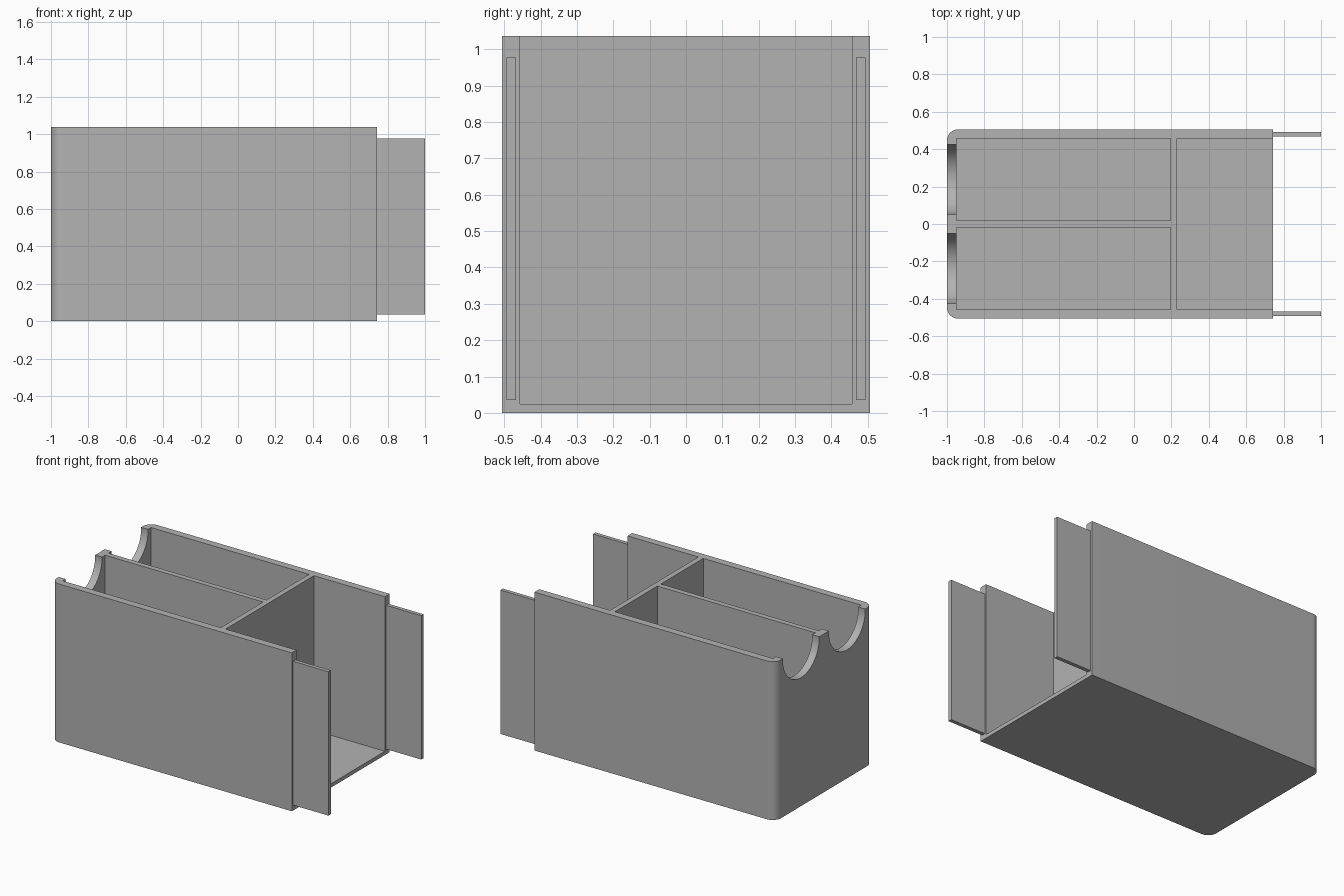
import bpy, bmesh
from math import radians

default = bpy.data.objects.get("Cube")
if default:
    bpy.data.objects.remove(default, do_unlink=True)

# Plain grey plastic
grey = bpy.data.materials.new("grey_plastic")
grey.use_nodes = True
colour = (0.45, 0.45, 0.45, 1)
grey.diffuse_color = colour
grey.node_tree.nodes["Principled BSDF"].inputs["Base Color"].default_value = colour

# Main sizes
LEFT, RIGHT = -1.0, 0.744
HALF, TOP = 0.506, 1.037
INNER, FLOOR, RIB = 0.457, 0.025, 0.0175


def finish(name, bm):
    bmesh.ops.recalc_face_normals(bm, faces=bm.faces)
    mesh = bpy.data.meshes.new(name)
    bm.to_mesh(mesh)
    bm.free()
    mesh.materials.append(grey)
    obj = bpy.data.objects.new(name, mesh)
    bpy.context.collection.objects.link(obj)
    return obj


def box(name, xs, ys, zs, round_left=0):
    """Box between limits, optionally rounding its upright edges at low x."""
    bm = bmesh.new()
    bmesh.ops.create_cube(bm, size=1)
    for v in bm.verts:
        v.co = [lim[0] if c < 0 else lim[1] for c, lim in zip(v.co, (xs, ys, zs))]
    if round_left:
        edges = [e for e in bm.edges
                 if all(abs(v.co.x - xs[0]) < 1e-5 for v in e.verts)
                 and abs(e.verts[0].co.z - e.verts[1].co.z) > 0.1]
        bmesh.ops.bevel(bm, geom=edges, offset=round_left, segments=12,
                        profile=0.5, affect='EDGES')
    return finish(name, bm)


def cylinder_x(name, x, y, z, radius, length):
    bpy.ops.mesh.primitive_cylinder_add(vertices=96, radius=radius, depth=length,
                                        location=(x, y, z),
                                        rotation=(0, radians(90), 0))
    obj = bpy.context.object
    obj.name = name
    obj.data.materials.append(grey)
    return obj


def cut(target, cutter):
    mod = target.modifiers.new("cut", 'BOOLEAN')
    mod.operation, mod.solver, mod.object = 'DIFFERENCE', 'EXACT', cutter
    cutter.hide_render = True
    bpy.context.view_layer.objects.active = target
    bpy.ops.object.modifier_apply(modifier=mod.name)
    bpy.data.objects.remove(cutter, do_unlink=True)


# Outer body with rounded end corners
body = box("holder_body", (LEFT, RIGHT), (-HALF, HALF), (0, TOP), 0.06)

# Two long compartments, each with a rounded notch in the end wall
for side in (-1, 1):
    ys = sorted((side * RIB, side * INNER))
    cut(body, box("compartment_cutter", (-0.95, 0.195), ys, (FLOOR, TOP + 0.2)))
    cut(body, cylinder_x("notch_cutter", LEFT, side * 0.238, TOP - 0.008, 0.188, 0.2))

# Wide compartment, open at the end
cut(body, box("open_bay_cutter", (0.23, RIGHT + 0.2), (-INNER, INNER), (FLOOR, TOP + 0.2)))

bpy.ops.object.select_all(action='DESELECT')
body.select_set(True)
bpy.context.view_layer.objects.active = body
bpy.ops.object.shade_smooth_by_angle(angle=radians(30))

# Thin tongues projecting from the side walls
for side, name in ((-1, "right_tongue"), (1, "left_tongue")):
    ys = sorted((side * 0.468, side * 0.493))
    box(name, (RIGHT, 1.0), ys, (0.035, 0.977))
